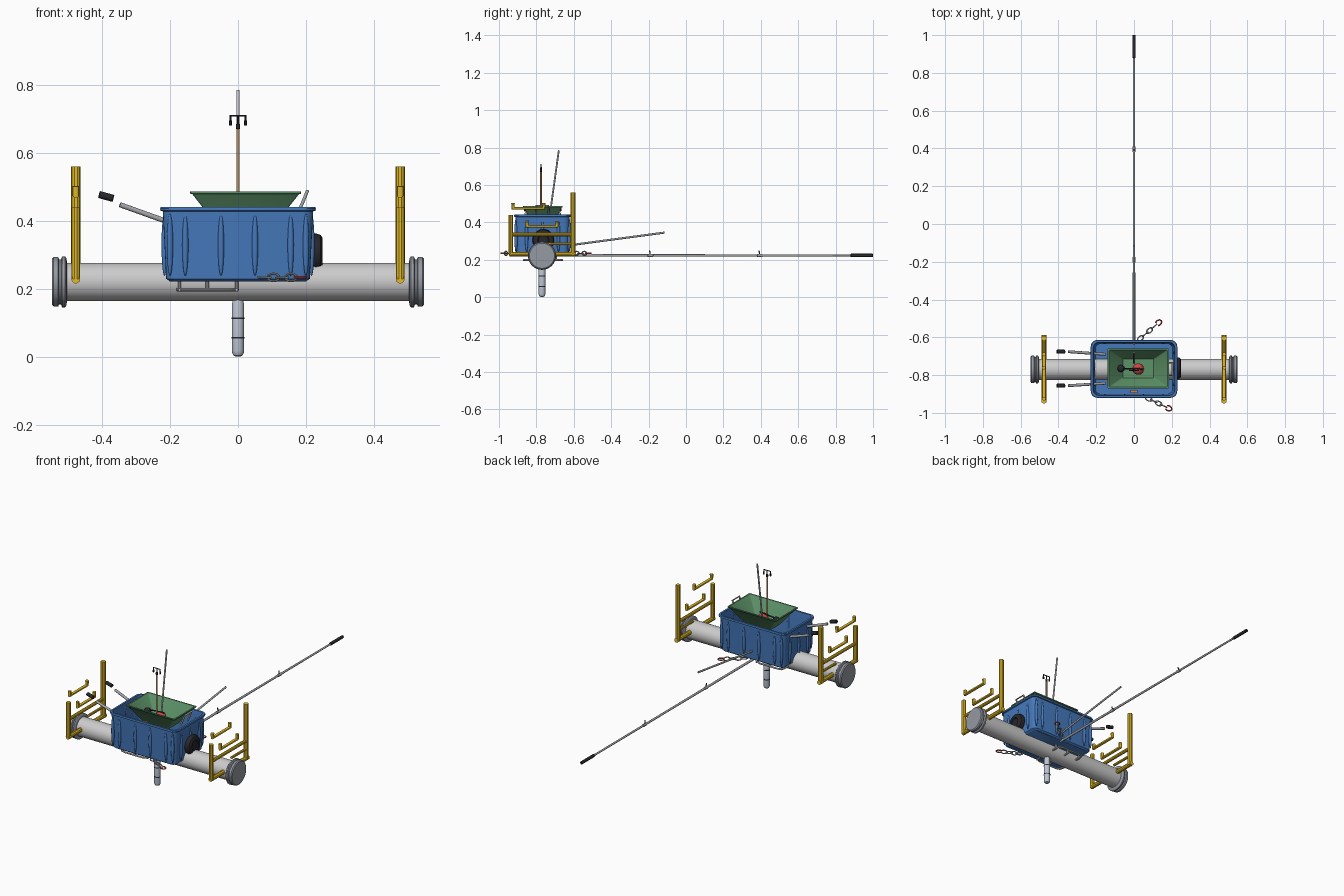
import bpy, bmesh, math
from mathutils import Vector

if "Cube" in bpy.data.objects:
    bpy.data.objects.remove(bpy.data.objects["Cube"])

CY = -0.77  # y of the main tube axis


def mat(name, rgb):
    m = bpy.data.materials.new(name)
    m.diffuse_color = (*rgb, 1)
    m.use_nodes = True
    m.node_tree.nodes["Principled BSDF"].inputs["Base Color"].default_value = m.diffuse_color
    return m


BLUE = mat("blue", (0.06, 0.19, 0.5))
GREEN = mat("green", (0.11, 0.29, 0.14))
YELLOW = mat("yellow", (0.78, 0.5, 0.02))
BLACK = mat("black", (0.02, 0.02, 0.025))
RED = mat("red", (0.65, 0.06, 0.06))
BROWN = mat("brown", (0.5, 0.27, 0.12))
PALE = mat("pale", (0.72, 0.72, 0.74))
STEEL = mat("steel", (0.38, 0.39, 0.41))
CAP = mat("cap", (0.3, 0.32, 0.36))
PROBE = mat("probe", (0.5, 0.56, 0.64))


def finish(ob, m, angle=35):
    if m:
        ob.data.materials.clear()
        ob.data.materials.append(m)
    bpy.ops.object.select_all(action='DESELECT')
    ob.select_set(True)
    bpy.context.view_layer.objects.active = ob
    bpy.ops.object.shade_smooth_by_angle(angle=math.radians(angle))
    return ob


def from_bm(name, bm, m):
    bmesh.ops.recalc_face_normals(bm, faces=bm.faces)
    me = bpy.data.meshes.new(name)
    bm.to_mesh(me)
    bm.free()
    ob = bpy.data.objects.new(name, me)
    bpy.context.collection.objects.link(ob)
    return finish(ob, m)


def loft(name, rings, m, closed=False):
    """Join rings of points, capping both ends unless closed."""
    bm = bmesh.new()
    vs = [[bm.verts.new(p) for p in r] for r in rings]
    n = len(vs[0])
    for a, b in zip(vs, vs[1:]):
        for i in range(n):
            bm.faces.new((a[i], a[(i + 1) % n], b[(i + 1) % n], b[i]))
    if not closed:
        bm.faces.new(vs[0])
        bm.faces.new(vs[-1])
    return from_bm(name, bm, m)


def lathe(name, origin, axis, profile, m, n=32):
    """Profile of (distance along axis, radius)."""
    q = Vector(axis).to_track_quat('Z', 'Y')
    rings = [[Vector(origin) + q @ Vector((r * math.cos(2 * math.pi * i / n),
              r * math.sin(2 * math.pi * i / n), d)) for i in range(n)] for d, r in profile]
    return loft(name, rings, m)


def rod(name, a, b, r, m, n=16):
    d = Vector(b) - Vector(a)
    return lathe(name, a, d, [(0, r * .8), (r * .2, r), (d.length - r * .2, r), (d.length, r * .8)], m, n)


def pipe(name, pts, r, m, cyclic=False):
    cu = bpy.data.curves.new(name, 'CURVE')
    cu.dimensions = '3D'
    cu.bevel_depth, cu.bevel_resolution, cu.use_fill_caps = r, 3, True
    sp = cu.splines.new('POLY')
    sp.points.add(len(pts) - 1)
    for p, co in zip(sp.points, pts):
        p.co = (*co, 1)
    sp.use_cyclic_u = cyclic
    ob = bpy.data.objects.new(name, cu)
    bpy.context.collection.objects.link(ob)
    bpy.ops.object.select_all(action='DESELECT')
    ob.select_set(True)
    bpy.context.view_layer.objects.active = ob
    bpy.ops.object.convert(target='MESH')
    return finish(bpy.context.object, m)


def rrect(cx, cy, hx, hy, r, z, k=5):
    pts = []
    for q, (sx, sy) in enumerate(((1, 1), (-1, 1), (-1, -1), (1, -1))):
        for i in range(k + 1):
            a = math.pi / 2 * (q + i / k)
            pts.append((cx + sx * (hx - r) + r * math.cos(a), cy + sy * (hy - r) + r * math.sin(a), z))
    return pts


def ball(name, loc, scale, m):
    bm = bmesh.new()
    bmesh.ops.create_uvsphere(bm, u_segments=20, v_segments=12, radius=1)
    bmesh.ops.scale(bm, vec=scale, verts=bm.verts)
    bmesh.ops.translate(bm, vec=loc, verts=bm.verts)
    return from_bm(name, bm, m)


# Main tube with grooved end caps
lathe("main_tube", (-0.52, CY, .221), (1, 0, 0), [(0, .056), (1.04, .056)], PALE, 48)
for s in (-1, 1):
    lathe("tube_end_cap", (s * .503, CY, .221), (s, 0, 0),
          [(0, .06), (.002, .07), (.006, .075), (.014, .075), (.018, .066), (.023, .066),
           (.026, .073), (.039, .073), (.044, .067)], CAP, 40)

# Open tub with turned-out rim
TY = -0.767
loft("tub", [rrect(0, TY, hx, hy, r, z) for hx, hy, r, z in (
    (.200, .128, .02, .222), (.211, .138, .028, .23), (.221, .145, .03, .428), (.228, .152, .035, .43),
    (.229, .153, .035, .436), (.227, .151, .035, .441), (.216, .140, .028, .441), (.214, .138, .028, .43),
    (.205, .132, .025, .234))], BLUE)
# Raised ribs around the tub
for s in (-1, 1):
    for x in (-.2, -.155, -.05, .05, .155, .2):
        ball("tub_rib", (x, TY + s * .142, .33), (.009, .009, .092), BLUE)
    for y in (-.085, 0, .085):
        ball("tub_rib_end", (s * .216, TY + y, .33), (.009, .009, .092), BLUE)

# Hopper: thin walled inverted frustum
HX = .0225
loft("hopper", [rrect(HX, -.765, hx, hy, .006, z, 2) for hx, hy, z in (
    (.083, .052, .385), (.157, .101, .479), (.163, .106, .48), (.163, .106, .486),
    (.155, .099, .486), (.082, .051, .391))], GREEN)

# Reel wheel on the right end of the tub
lathe("side_wheel", (.212, -.763, .305), (1, 0, 0),
      [(0, .045), (.005, .056), (.018, .058), (.031, .054), (.037, .045), (.037, .03), (.032, .026), (.032, .01)],
      BLACK, 36)

# Yellow end racks
for s in (-1, 1):
    X = s * .477
    for nm, r, pts in (
            ("rack_base", .013, [(-.945, .229), (-.588, .229)]),
            ("rack_front_post", .013, [(-.937, .229), (-.937, .44)]),
            ("rack_back_post", .014, [(-.605, .222), (-.605, .56)]),
            ("rack_cross_bar", .010, [(-.937, .335), (-.605, .335)]),
            ("rack_short_bar", .008, [(-.745, .285), (-.605, .285)]),
            ("rack_cradle", .010, [(-.85, .41), (-.85, .378), (-.69, .378), (-.69, .408)]),
            ("rack_top_cradle", .010, [(-.925, .502), (-.925, .475), (-.76, .475), (-.76, .503)])):
        pipe(nm, [(X, y, z) for y, z in pts], r, YELLOW)

# Round-nosed probe hanging below the tube, with bands
lathe("probe", (0, CY, 0), (0, 0, 1),
      [(.002, .008), (.004, .013), (.01, .0165), (.018, .018), (.155, .018), (.17, .014)], PROBE, 24)
for z in (.054, .111):
    lathe("probe_band", (0, CY, z), (0, 0, 1), [(0, .017), (0, .0187), (.005, .0187), (.005, .017)], BLACK, 24)

# Long boom rod with grip and line guides
lathe("boom", (0, -.65, .223), (0, 1, 0), [(0, .007), (1.54, .0055)], STEEL, 16)
rod("boom_grip", (0, .88, .223), (0, 1.0, .223), .009, BLACK)
for y in (-.19, .395):
    rod("boom_collar", (0, y - .015, .223), (0, y + .015, .223), .0085, STEEL)
    rod("boom_guide", (0, y, .223), (0, y - .005, .25), .003, BLACK, 8)

# Sloping rear rod and leaning mast
rod("rear_rod", (0, -.64, .275), (0, -.115, .345), .0055, STEEL)
rod("leaning_mast", (0, -.735, .39), (0, -.68, .785), .0048, PALE)

# Central post with forked top
rod("post", (0, -.775, .385), (0, -.775, .68), .005, BROWN)
rod("post_collar", (0, -.775, .67), (0, -.775, .686), .006, BLACK)
rod("post_neck", (0, -.775, .68), (0, -.775, .71), .003, BLACK, 8)
pipe("post_fork", [(-.022, -.775, .684), (-.022, -.775, .709), (.022, -.775, .709), (.022, -.775, .684)], .0032, BLACK)
for x in (-.022, .022):
    rod("fork_tip", (x, -.775, .68), (x, -.775, .695), .0045, BLACK, 10)

# Floats lying in the hopper
ball("red_float", (.022, -.768, .42), (.03, .03, .028), RED)
ball("black_float", (-.068, -.765, .43), (.02, .02, .02), BLACK)
rod("float_link", (-.068, -.765, .44), (.045, -.768, .45), .004, BLACK, 8)

# Handle bail beside the hopper
pipe("bail", [(.178, -.80, .425), (.204, -.80, .488), (.204, -.735, .488), (.178, -.735, .425)], .005, STEEL)
# Small tan block inside the front wall
bm = bmesh.new()
bmesh.ops.create_cube(bm, size=1)
bmesh.ops.scale(bm, vec=(.035, .016, .03), verts=bm.verts)
bmesh.ops.translate(bm, vec=(0, -.887, .415), verts=bm.verts)
from_bm("tan_block", bm, BROWN)

# Handlebars to the left with separate grips
for y0, y1 in ((-.69, -.676), (-.843, -.856)):
    a, b = Vector((-.15, y0, .377)), Vector((-.348, y1, .448))
    rod("handlebar", a, b, .0075, STEEL)
    rod("handlebar_grip", (-.366, y1, .466), (-.409, y1, .478), .0105, BLACK)

# Carrier loop beneath the tub
pipe("under_loop", rrect(-.09, -.765, .088, .103, .03, .198), .005, PALE, True)
for x in (-.172, -.09, -.004):
    for y in (-.835, -.695):
        rod("under_post", (x, y, .198), (x, y, .23), .005, PALE, 10)
    rod("under_bar", (x, -.865, .198), (x, -.665, .198), .005, PALE, 10)


# Chains with alternating links and a red hook
def chain(start, end, n=4):
    a, b = Vector(start), Vector(end)
    d = (b - a).normalized()
    side = d.cross(Vector((0, 0, 1)))
    step = (b - a) / n
    for i in range(n + 1):
        c = a + step * i
        w = side if i % 2 == 0 else Vector((0, 0, 1))
        last = i == n
        lx, lw = (.018, .013) if last else (.019, .011)
        arc = 1.5 if last else 2
        pts = [c + d * lx * math.cos(t) + w * lw * math.sin(t)
               for t in (math.pi * (arc * k / 16 - .75) for k in range(17 if last else 16))]
        pipe("chain_hook" if last else "chain_link", pts, .0038 if last else .0033, RED if last else STEEL, not last)


chain((.078, -.925, .234), (.182, -.975, .234))
chain((.035, -.605, .234), (.13, -.523, .234))
